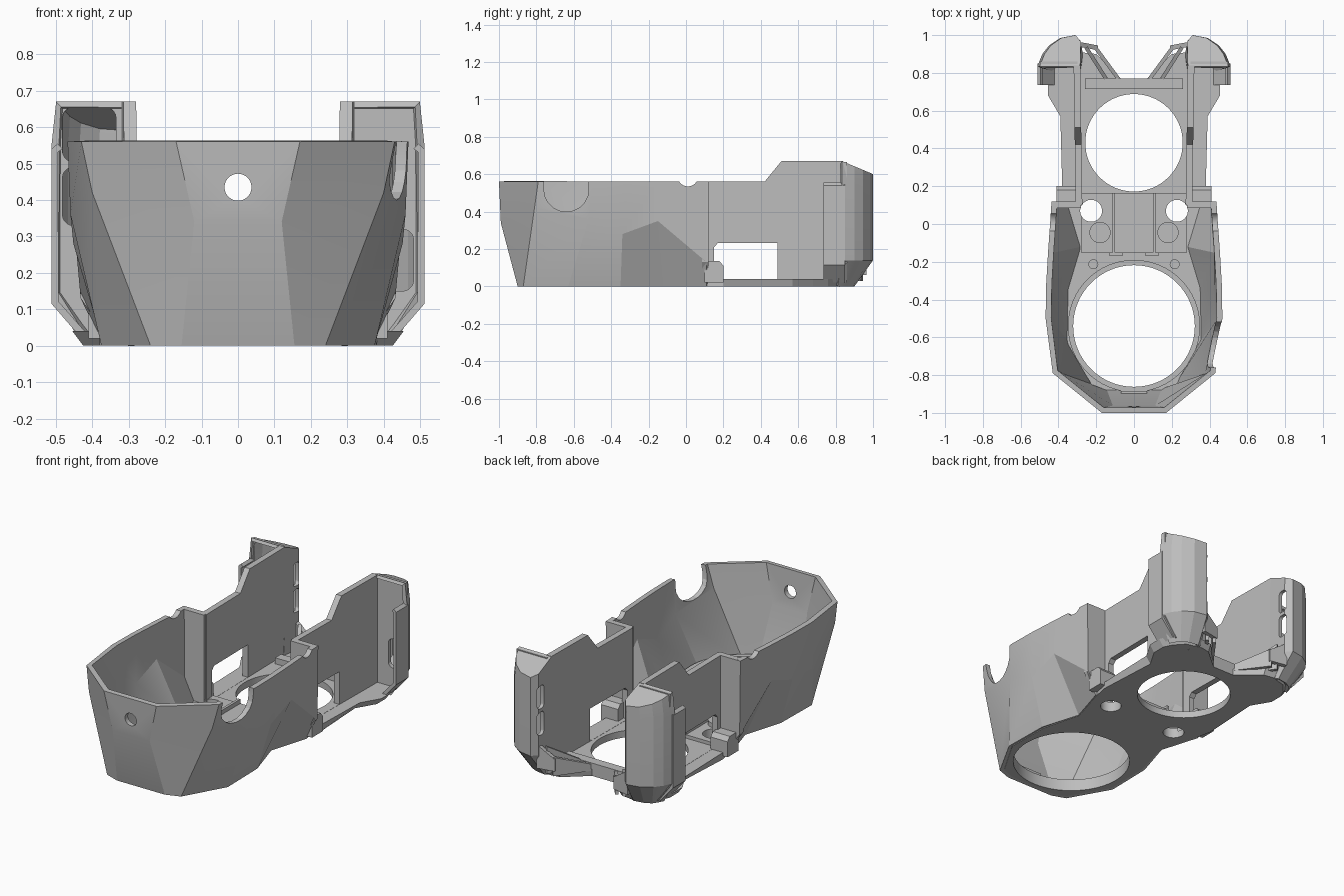
import bpy, bmesh, math
from mathutils import Vector

if "Cube" in bpy.data.objects:
    bpy.data.objects.remove(bpy.data.objects["Cube"])

grey = bpy.data.materials.new("light grey")
grey.use_nodes = True
grey.diffuse_color = (0.51, 0.51, 0.51, 1)
grey.node_tree.nodes["Principled BSDF"].inputs["Base Color"].default_value = grey.diffuse_color


def finish(name, bm, fix=True):
    if fix:
        bmesh.ops.recalc_face_normals(bm, faces=bm.faces)
    mesh = bpy.data.meshes.new(name)
    bm.to_mesh(mesh)
    bm.free()
    mesh.materials.append(grey)
    ob = bpy.data.objects.new(name, mesh)
    bpy.context.collection.objects.link(ob)
    return ob


def loft(name, rings, closed=False, bottom=False, top=False):
    """Skin rings ordered low to high, each running anticlockwise."""
    bm = bmesh.new()
    rows = [[bm.verts.new(p) for p in ring] for ring in rings]
    n = len(rows[0])
    for lo, hi in zip(rows, rows[1:]):
        for i in range(n if closed else n - 1):
            j = (i + 1) % n
            bm.faces.new((lo[i], lo[j], hi[j], hi[i]))
    if bottom:
        bm.faces.new(rows[0][::-1])
    if top:
        bm.faces.new(rows[-1])
    return finish(name, bm, fix=closed and bottom and top)


def prism(name, pts, axis, lo, hi):
    """Extrude a 2D outline along an axis."""
    def place(p, t):
        q = list(p)
        q.insert("xyz".index(axis), t)
        return q
    return loft(name, [[place(p, t) for p in pts] for t in (lo, hi)], True, True, True)


def box(name, x, y, z):
    return prism(name, [(x[0], y[0]), (x[1], y[0]), (x[1], y[1]), (x[0], y[1])], "z", *z)


def disc(name, a, b, r, axis, lo, hi, n=64):
    pts = [(a + r * math.cos(math.tau * i / n), b + r * math.sin(math.tau * i / n)) for i in range(n)]
    return prism(name, pts, axis, lo, hi)


def rounded(name, a, b, r, axis, lo, hi):
    """Rounded rectangle prism spanning a and b."""
    pts = []
    for k, (ca, cb) in enumerate([(a[1] - r, b[1] - r), (a[0] + r, b[1] - r),
                                  (a[0] + r, b[0] + r), (a[1] - r, b[0] + r)]):
        for s in range(6):
            t = math.pi / 2 * (k + s / 5)
            pts.append((ca + r * math.cos(t), cb + r * math.sin(t)))
    return prism(name, pts, axis, lo, hi)


def apply(ob, kind, **settings):
    mod = ob.modifiers.new(kind.lower(), kind)
    for key, value in settings.items():
        setattr(mod, key, value)
    bpy.context.view_layer.objects.active = ob
    bpy.ops.object.modifier_apply(modifier=mod.name)
    return ob


def mirror(ob):
    return apply(ob, "MIRROR", use_mirror_merge=False)


def cut(ob, *cutters):
    for c in cutters:
        c.hide_render = True
        apply(ob, "BOOLEAN", object=c, operation="DIFFERENCE", solver="EXACT")
        bpy.data.objects.remove(c)


def both(half):
    """Full anticlockwise path from the half that runs front to back on +x."""
    return [Vector((-p[0], *p[1:])) for p in reversed(half)] + [Vector(p) for p in half]


# Faceted front hull
low = [(0.155, -0.9, 0), (0.24, -0.87, 0), (0.375, -0.63, 0), (0.37, -0.35, 0), (0.30, -0.12, 0), (0.37, 0.11, 0)]
mid = [(0.12, -0.99, 0.34), (0.40, -0.81, 0.42), (0.46, -0.52, 0.36), (0.452, -0.34, 0.28),
       (0.452, -0.15, 0.35), (0.432, 0.11, 0.13)]
rim = [(0.17, -1, 0.56), (0.43, -0.79, 0.56), (0.468, -0.5, 0.56), (0.465, -0.32, 0.56),
       (0.455, -0.15, 0.56), (0.437, 0.11, 0.56)]
hull = loft("front_hull", [both(low), both(mid), both(rim)])
apply(hull, "SOLIDIFY", thickness=0.03, offset=-1)
cut(hull,
    disc("hole_cutter", 0, 0.435, 0.037, "y", -1.2, -0.8),
    rounded("notch_cutter", (-0.76, -0.52), (0.4, 0.8), 0.118, "x", 0.3, 0.6),
    disc("dip_cutter", 0.01, 0.59, 0.055, "x", -0.6, 0.6))

# Steps where the hull narrows into the rear walls
mirror(prism("step_panel", [(0.28, 0.04), (0.37, 0.04), (0.432, 0.13), (0.437, 0.56), (0.28, 0.56)],
             "y", 0.085, 0.12))
mirror(prism("side_lug", [(0.10, 0.02), (0.2, 0.02), (0.2, 0.11), (0.18, 0.135), (0.10, 0.135)],
             "x", 0.30, 0.41))

# Floor with a flared, chamfered rear
outline = [(0.145, -0.88), (0.225, -0.85), (0.36, -0.62), (0.355, -0.35), (0.295, -0.12), (0.36, 0.1),
           (0.38, 0.2), (0.39, 0.57), (0.455, 0.68), (0.455, 0.76), (0.43, 0.83), (0.38, 0.885),
           (0.29, 0.91), (0.2, 0.9), (0.07, 0.77)]
under = [(x - (0.03 if y > 0.5 and x > 0.25 else 0), y - (0.02 if y > 0.8 else 0), 0) for x, y in outline]
upper = [(x, y, 0.04) for x, y in outline]
floor = loft("floor", [both(under), both(upper)], True, True, True)
deck = box("raised_deck", (-0.28, 0.28), (-0.15, 0.165), (0.03, 0.06))
ring = disc("front_ring", 0, -0.54, 0.35, "z", 0.02, 0.07)
cut(floor, disc("rear_cutter", 0, 0.43, 0.258, "z", -1, 1))
for part in (floor, ring):
    cut(part, disc("front_cutter", 0, -0.54, 0.322, "z", -1, 1))
for part in (floor, deck):
    for s in (-1, 1):
        cut(part, disc("screw_cutter", s * 0.227, 0.07, 0.058, "z", -1, 1, 40))

# Small raised details on the floor
mirror(disc("large_boss", 0.18, -0.045, 0.056, "z", 0.03, 0.085, 32))
mirror(disc("small_boss", 0.215, -0.213, 0.026, "z", 0.03, 0.07, 24))
mirror(box("deck_rib", (0.1, 0.115), (-0.15, 0.165), (0.05, 0.085)))
mirror(box("deck_clip", (0.06, 0.13), (-0.17, -0.15), (0.03, 0.09)))
box("rear_crossbar", (-0.26, 0.26), (0.715, 0.77), (0.03, 0.075))
box("front_tab", (-0.07, 0.07), (-0.905, -0.885), (0.03, 0.1))

# Tall rear side walls with windows
profile = [(0.1, 0.02), (0.84, 0.02), (0.84, 0.67), (0.51, 0.67), (0.42, 0.56), (0.1, 0.56)]
walls = loft("rear_side_walls", [[(x + 0.015 * y, y, z) for y, z in profile] for x in (0.272, 0.307)],
             True, True, True)
mirror(walls)
cut(walls, prism("window_cutter", [(0.15, 0.041), (0.49, 0.041), (0.49, 0.232), (0.17, 0.232), (0.15, 0.21)],
                 "x", -1, 1))

# Hollow rear towers: outer front round to inner front
path = [(0.512, 0.835), (0.485, 0.9), (0.45, 0.945), (0.39, 0.985), (0.31, 1.0), (0.28, 0.965), (0.284, 0.835)]
foot = [(0.425, 0.81), (0.41, 0.84), (0.39, 0.87), (0.35, 0.89), (0.29, 0.9), (0.27, 0.89), (0.28, 0.82)]
tower = loft("rear_towers", [
    [(x, y, 0) for x, y in foot],
    [(x, y, 0.14) for x, y in path],
    [(x, y, 0.55) for x, y in path],
    [(x - 0.06 * (x - 0.3), y, 0.67 - 0.42 * (y - 0.835)) for x, y in path]], top=True)
apply(tower, "SOLIDIFY", thickness=0.022, offset=-1)
mirror(tower)
for z in ((0.25, 0.385), (0.405, 0.54)):
    for s in (-1, 1):
        cut(tower, rounded("slot_cutter", (0.915, 0.972), z, 0.02, "x", min(s * 0.2, s * 0.33), max(s * 0.2, s * 0.33)))

# Forward flanges on the tower sides
flange = loft("tower_flanges", [[(x, y, z) for y in (0.735, 0.85)]
                                for x, z in ((0.43, 0.02), (0.512, 0.115), (0.512, 0.54), (0.495, 0.555))])
apply(flange, "SOLIDIFY", thickness=0.02, offset=-1)
mirror(flange)

# Front panels of the towers; the right one is open near its top
for side, s in (("left", 1), ("right", -1)):
    pts = [(0.3, 0.02), (0.42, 0.02), (0.498, 0.125), (0.498, 0.665), (0.3, 0.665)]
    panel = prism(side + "_tower_panel", [(s * x, z) for x, z in pts], "y", 0.836, 0.86)
    openings = [(0.15, 0.32)] if s > 0 else [(0.33, 0.49), (0.505, 0.655)]
    for z in openings:
        x = sorted((s * (0.39 if s > 0 else 0.335), s * 0.482))
        cut(panel, rounded("opening_cutter", x, z, 0.03, "y", 0.8, 0.875))


# Slanted brackets between the towers and the floor
def bracket(name, a, b, thick, z0, za, zb):
    side = Vector((b[1] - a[1], a[0] - b[0])).normalized() * thick
    base = [a, b, (b[0] + side.x, b[1] + side.y), (a[0] + side.x, a[1] + side.y)]
    tops = (za, zb, zb, za)
    mirror(loft(name, [[(*p, z0) for p in base], [(*p, t) for p, t in zip(base, tops)]], True, True, True))


bracket("outer_bracket", (0.075, 0.775), (0.2, 0.945), 0.02, 0.03, 0.07, 0.14)
bracket("inner_bracket", (0.14, 0.775), (0.245, 0.94), 0.02, 0.03, 0.08, 0.19)
bracket("bracket_tie", (0.19, 0.945), (0.295, 0.965), 0.025, 0.06, 0.13, 0.2)

# Soft shading inside facets, crisp at corners
for ob in bpy.context.scene.objects:
    ob.select_set(ob.type == "MESH")
bpy.ops.object.shade_smooth_by_angle(angle=math.radians(14))
